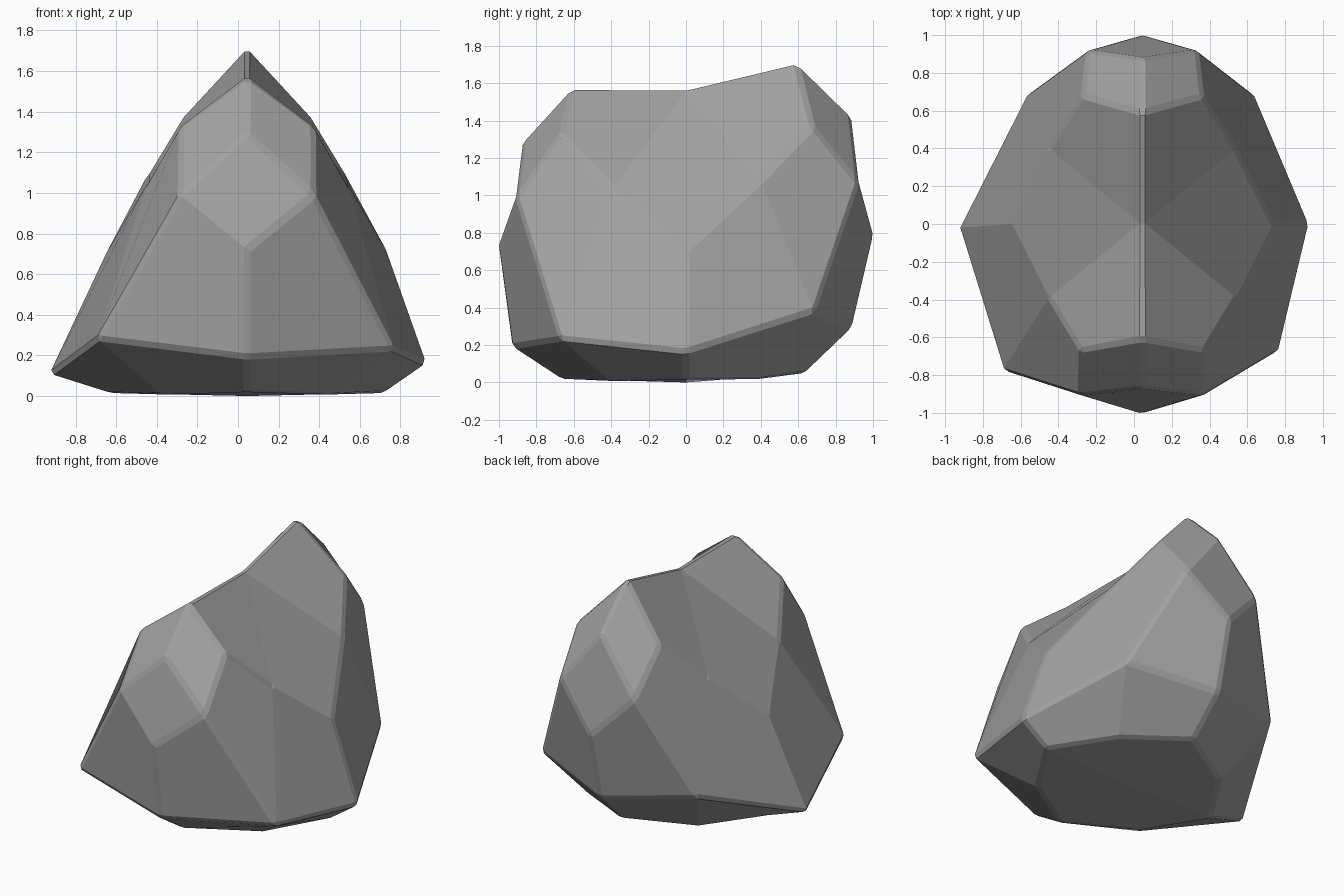
import bpy, bmesh

if "Cube" in bpy.data.objects:
    bpy.data.objects.remove(bpy.data.objects["Cube"])

MID = 0.045  # x of the ridge line

# Points on the ridge plane: (y, z) front, (y, z) back
ridge = {
    "A": ((-0.61, 1.575), (0.59, 1.715)),
    "C": ((-0.87, 1.295), (0.88, 1.435)),
    "D": ((-1.005, 0.72), (1.005, 0.77)),
    "c": ((-0.93, 0.19), (0.89, 0.29)),
    "a": ((-0.675, 0.02), (0.64, 0.05)),
}
# Points off the ridge: (half width, y, z) front and back
side = {
    "p": ((0.33, -0.67, 1.335), (0.32, 0.68, 1.37)),
    "r": ((0.33, -0.905, 0.99), (0.29, 0.92, 1.07)),
    "q": ((0.495, -0.39, 1.04), (0.495, 0.40, 1.08)),
    "s": ((0.725, -0.67, 0.23), (0.595, 0.685, 0.38)),
    "u": ((0.42, -0.40, 0.005), (0.42, 0.40, 0.015)),
}
# Points on the y = 0 plane: half width, z
waist = {"M": (0.0, 1.575), "E": (0.69, 0.71), "F": (0.885, 0.16),
         "e": (0.68, 0.015), "m": (0.0, 0.0)}
# Uneven corners on the left side: (name, x sign, back) -> position
uneven = {("s", -1, 0): (-0.695, -0.775, 0.28), ("s", -1, 1): (-0.57, 0.685, 0.38),
          ("F", -1, 0): (-0.93, -0.02, 0.105), ("F", -1, 1): (-0.93, -0.02, 0.105)}

bm = bmesh.new()
cache = {}


def corner(name, sx, back):
    if (name, sx, back) in uneven:
        pos = uneven[name, sx, back]
    elif name in ridge:
        pos = (MID, *ridge[name][back])
    elif name in side:
        w, y, z = side[name][back]
        pos = (MID + sx * w, y, z)
    else:
        w, z = waist[name]
        pos = (MID + sx * w, 0, z)
    if pos not in cache:
        cache[pos] = bm.verts.new(pos)
    return cache[pos]


# One quarter of facets, repeated into all four quarters
for back in (0, 1):
    for sx in (1, -1):
        for facet in "AprC ApqM pqsr rscD scau sueF auem qsFE".split():
            bm.faces.new([corner(n, sx, back) for n in facet])

# Facets that cross a symmetry plane: nose at each end, shoulder on each side
for back in (0, 1):
    bm.faces.new([corner("r", 1, back), corner("D", 1, back),
                  corner("r", -1, back), corner("C", 1, back)])
for sx in (1, -1):
    bm.faces.new([corner("q", sx, 0), corner("E", sx, 0),
                  corner("q", sx, 1), corner("M", sx, 0)])

bmesh.ops.recalc_face_normals(bm, faces=bm.faces)
mesh = bpy.data.meshes.new("rock")
bm.to_mesh(mesh)
bm.free()
rock = bpy.data.objects.new("rock", mesh)
bpy.context.collection.objects.link(rock)

# Dark grey stone
stone = bpy.data.materials.new("stone")
stone.diffuse_color = (0.36, 0.36, 0.36, 1)
stone.use_nodes = True
stone.node_tree.nodes["Principled BSDF"].inputs["Base Color"].default_value = stone.diffuse_color
mesh.materials.append(stone)

# Narrow chamfer on the sharper edges
bev = rock.modifiers.new("chamfer", "BEVEL")
bev.width = 0.02
bev.segments = 1
bev.limit_method = "ANGLE"
bev.angle_limit = 0.45
